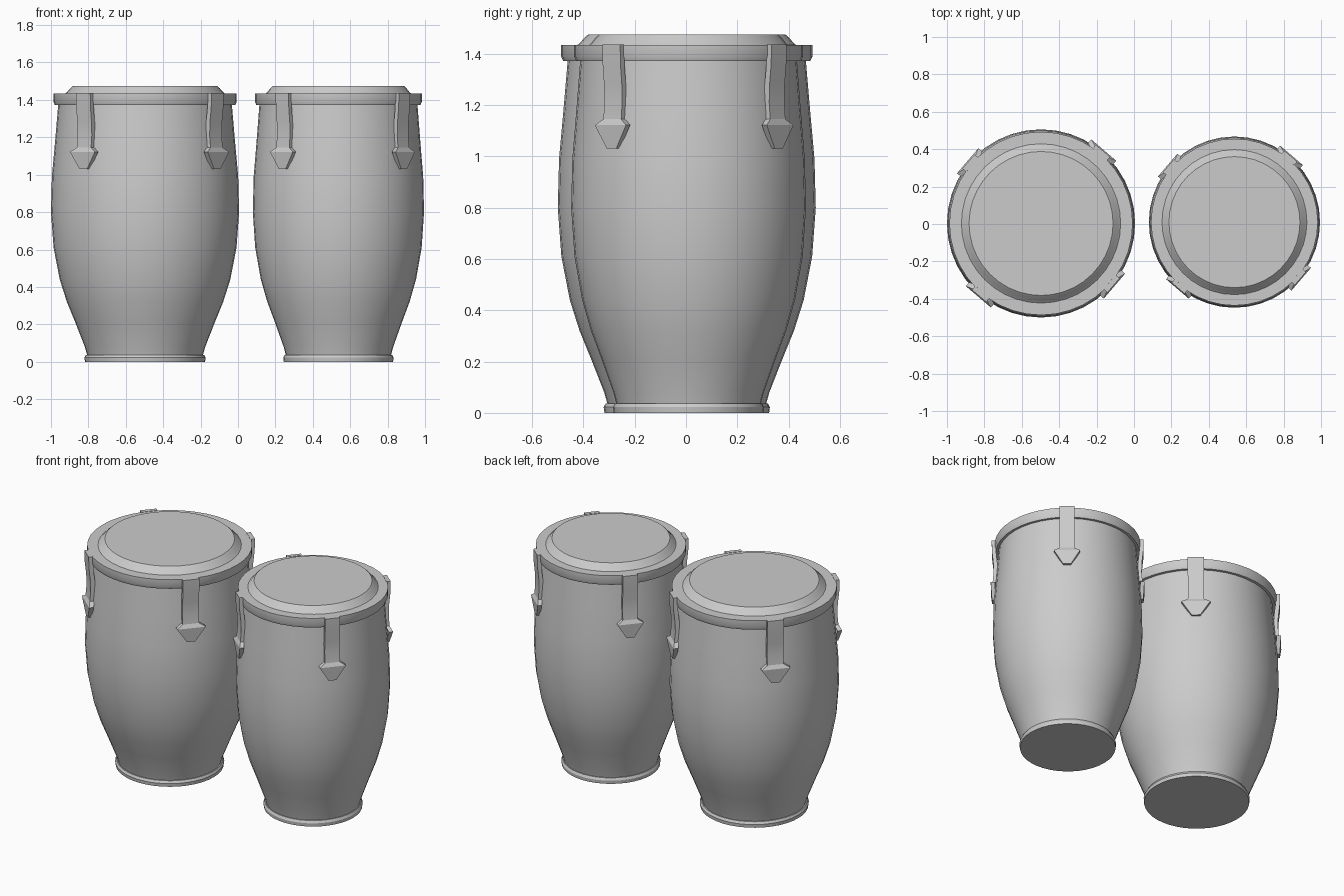
import bpy, bmesh
from math import sin, cos, pi, radians

if "Cube" in bpy.data.objects:
    bpy.data.objects.remove(bpy.data.objects["Cube"])

SEG = 40


def finish(bm, name, angle=30):
    bmesh.ops.recalc_face_normals(bm, faces=bm.faces)
    me = bpy.data.meshes.new(name)
    bm.to_mesh(me)
    bm.free()
    ob = bpy.data.objects.new(name, me)
    bpy.context.collection.objects.link(ob)
    bpy.ops.object.select_all(action='DESELECT')
    ob.select_set(True)
    bpy.context.view_layer.objects.active = ob
    bpy.ops.object.shade_smooth_by_angle(angle=radians(angle))
    return ob


def lathe(name, profile, centre, s, cap_bottom=True, cap_top=True):
    """Revolve (radius, z) points; s scales the radius only."""
    bm = bmesh.new()
    rings = [[bm.verts.new((centre[0] + r * s * cos(2 * pi * i / SEG),
                            centre[1] + r * s * sin(2 * pi * i / SEG), z))
              for i in range(SEG)] for r, z in profile]
    for a, b in zip(rings, rings[1:]):
        for i in range(SEG):
            j = (i + 1) % SEG
            bm.faces.new((a[i], a[j], b[j], b[i]))
    if cap_bottom:
        bm.faces.new(rings[0])
    if cap_top:
        bm.faces.new(rings[-1])
    return finish(bm, name)


def lug(name, centre, s, angle):
    """Bent strap ending in an arrow-shaped plate: rows of (outer radius, z, half width)."""
    rows = [(0.510, 1.437, 0.05), (0.508, 1.36, 0.05), (0.499, 1.28, 0.05),
            (0.497, 1.21, 0.05), (0.503, 1.145, 0.05), (0.516, 1.122, 0.088),
            (0.508, 1.03, 0.026)]
    thick = 0.027
    c, n = cos(angle), sin(angle)
    bm = bmesh.new()

    def vert(r, t, z):
        return bm.verts.new((centre[0] + s * (r * c - t * n),
                             centre[1] + s * (r * n + t * c), z))
    loops = [[vert(r, -w, z), vert(r, w, z), vert(r - thick, w, z), vert(r - thick, -w, z)]
             for r, z, w in rows]
    for a, b in zip(loops, loops[1:]):
        for i in range(4):
            j = (i + 1) % 4
            bm.faces.new((a[i], a[j], b[j], b[i]))
    bm.faces.new(loops[0])
    bm.faces.new(loops[-1])
    return finish(bm, name, 20)


shell = [(0.305, 0.02), (0.322, 0.08), (0.373, 0.21), (0.418, 0.32), (0.456, 0.44),
         (0.489, 0.61), (0.503, 0.80), (0.498, 0.99), (0.480, 1.19), (0.463, 1.39)]
foot = [(0.321, 0.0), (0.324, 0.022), (0.316, 0.037), (0.303, 0.037)]
rim = [(0.455, 1.372), (0.482, 1.372), (0.490, 1.39), (0.490, 1.435), (0.425, 1.435)]
head = [(0.432, 1.43), (0.416, 1.443), (0.400, 1.462), (0.385, 1.475)]

for label, centre, s in (("large", (-0.497, 0.003), 1.0), ("small", (0.537, 0.010), 0.91)):
    # body, base ring, top hoop and skin
    lathe(label + "_drum_shell", shell, centre, s)
    lathe(label + "_drum_foot_ring", foot, centre, s)
    lathe(label + "_drum_rim", rim, centre, s, cap_top=False, cap_bottom=False)
    lathe(label + "_drum_head", head, centre, s)
    # four tension lugs
    for k in range(4):
        lug(f"{label}_drum_lug_{k + 1}", centre, s, radians(49.5 + 90 * k))
